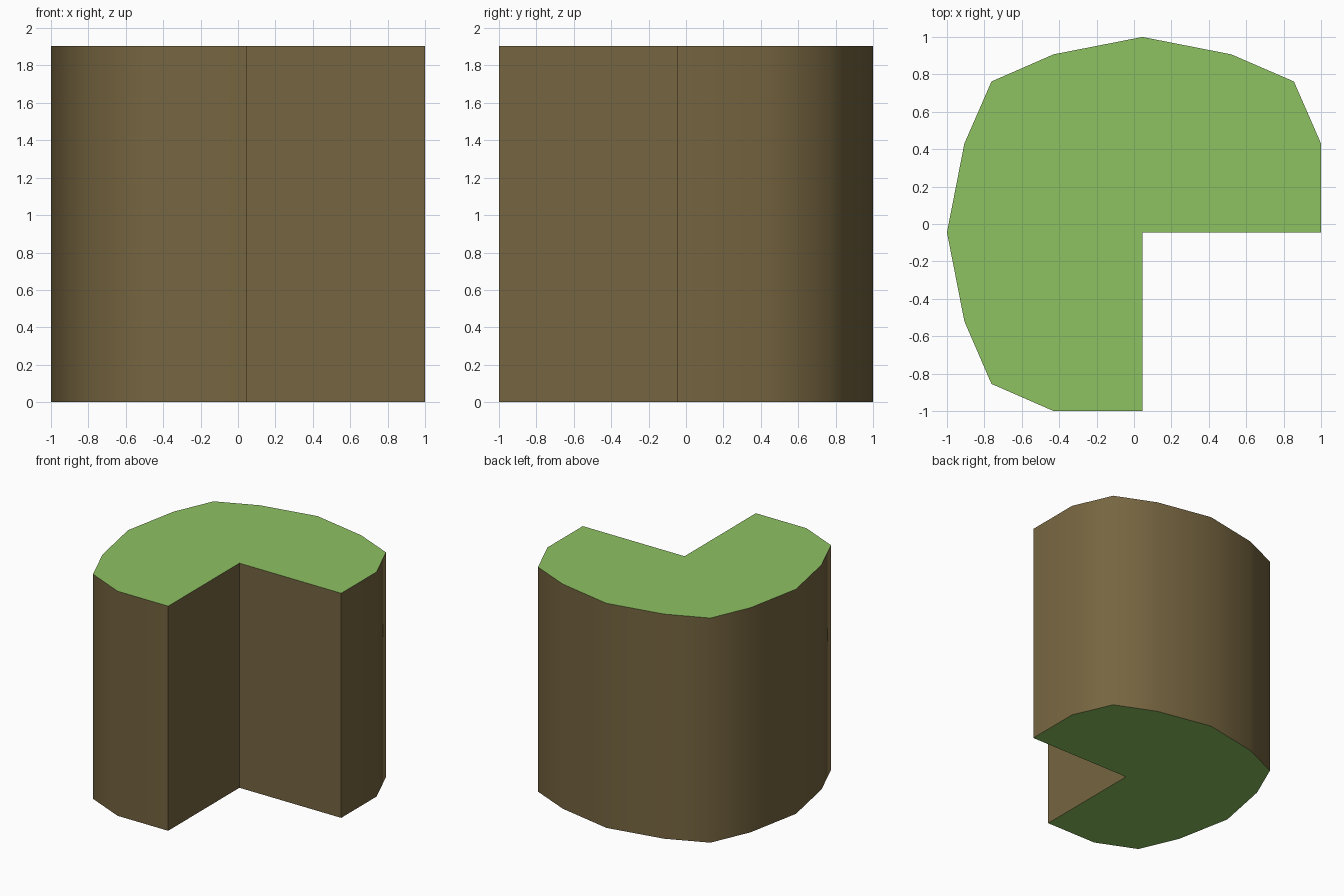
import bpy, bmesh, math

if "Cube" in bpy.data.objects:
    bpy.data.objects.remove(bpy.data.objects["Cube"])

HEIGHT = 1.905


def material(name, srgb):
    mat = bpy.data.materials.new(name)
    lin = [((c / 255 + 0.055) / 1.055) ** 2.4 for c in srgb]
    mat.diffuse_color = (*lin, 1)
    mat.use_nodes = True
    mat.node_tree.nodes["Principled BSDF"].inputs["Base Color"].default_value = mat.diffuse_color
    return mat


# Rounded outline with a square quarter cut out at front right
outline = [(0.045, 1.0), (-0.43, 0.907), (-0.762, 0.762), (-0.907, 0.43),
           (-1.0, -0.045), (-0.907, -0.52), (-0.762, -0.855), (-0.43, -1.0),
           (0.045, -1.0), (0.045, -0.045), (1.0, -0.045), (1.0, 0.43),
           (0.855, 0.762), (0.52, 0.907)]

# Block: extrude the outline straight up
bm = bmesh.new()
base = bm.faces.new([bm.verts.new((x, y, 0)) for x, y in outline])
top = bmesh.ops.extrude_face_region(bm, geom=[base], use_keep_orig=True)
bmesh.ops.translate(bm, vec=(0, 0, HEIGHT),
                    verts=[g for g in top["geom"] if isinstance(g, bmesh.types.BMVert)])
bmesh.ops.recalc_face_normals(bm, faces=bm.faces)

# Grass on the flat ends, earth on the sides
for face in bm.faces:
    face.material_index = 0 if abs(face.normal.z) > 0.5 else 1

mesh = bpy.data.meshes.new("cliff_block")
bm.to_mesh(mesh)
bm.free()
mesh.materials.append(material("grass green", (141, 193, 97)))
mesh.materials.append(material("earth brown", (118, 101, 64)))
block = bpy.data.objects.new("cliff_block", mesh)
bpy.context.collection.objects.link(block)

# Smooth around the curve, sharp at the cut and the rims
bpy.context.view_layer.objects.active = block
block.select_set(True)
bpy.ops.object.shade_smooth_by_angle(angle=math.radians(50))
